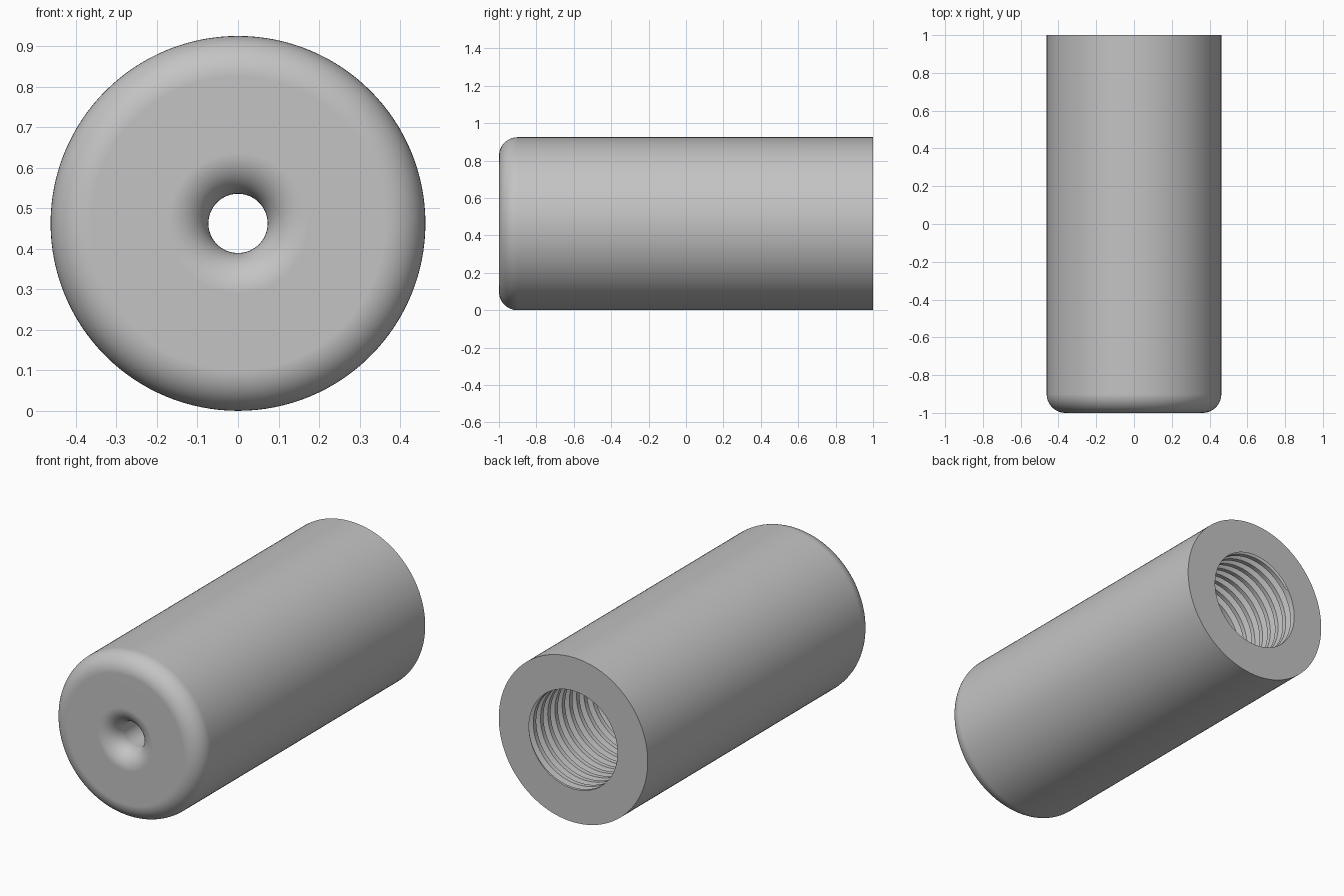
import bpy
import bmesh
from math import sin, cos, pi, tau, radians

cube = bpy.data.objects.get("Cube")
if cube:
    bpy.data.objects.remove(cube, do_unlink=True)

SEGMENTS = 128
RADIUS = 0.4625
FILLET = 0.1
HOLE = 0.073
BORE = 0.275
THREAD_DEPTH = 0.03
PITCH = 0.064
TURNS = 10
BACK, FRONT = 1.0, -1.0
FLOOR = -0.75
THREAD_START = BACK - PITCH * TURNS

# Single satin grey material
grey = bpy.data.materials.new("grey metal")
grey.use_nodes = True
colour = (0.55, 0.55, 0.55, 1)
grey.diffuse_color = colour
grey.node_tree.nodes["Principled BSDF"].inputs["Base Color"].default_value = colour


def fillet(centre_r, centre_y, start, end, steps=12):
    """Quarter-round profile points as (radius, y)."""
    angles = [start + (end - start) * k / steps for k in range(steps + 1)]
    return [(centre_r + FILLET * cos(a), centre_y + FILLET * sin(a)) for a in angles]


def ring(r, y):
    """Plain circular row: the same radius and y at every angle."""
    return [(r, y)] * (SEGMENTS + 1)


def helix_row(turn, phase, r):
    """Row that climbs one pitch per revolution, trimmed to the threaded length."""
    row = []
    for i in range(SEGMENTS + 1):
        y = THREAD_START + PITCH * (turn + phase + i / SEGMENTS)
        inside = THREAD_START < y < BACK
        row.append((r if inside else BORE, min(max(y, THREAD_START), BACK)))
    return row


# Outer skin, rounded front, flared front hole and inner floor
profile = [(BORE, BACK), (RADIUS, BACK)]
profile += fillet(RADIUS - FILLET, FRONT + FILLET, 0, -pi / 2)
profile += fillet(HOLE + FILLET, FRONT + FILLET, -pi / 2, -pi)
profile += [(HOLE, FLOOR), (BORE, FLOOR), (BORE, THREAD_START)]
rows = [ring(r, y) for r, y in profile]

# Internal screw thread: flat crest, sloped flanks, flat root
tooth = [(0, BORE), (0.4, BORE), (0.6, BORE + THREAD_DEPTH), (0.8, BORE + THREAD_DEPTH)]
for turn in range(-1, TURNS + 1):
    rows += [helix_row(turn, phase, r) for phase, r in tooth]
rows.append(ring(BORE, BACK))

# Skin all rows into one closed surface around the y axis
bm = bmesh.new()
grid = []
for row in rows:
    verts = []
    for i, (r, y) in enumerate(row):
        a = tau * i / SEGMENTS
        verts.append(bm.verts.new((r * cos(a), y, RADIUS + r * sin(a))))
    grid.append(verts)
for low, high in zip(grid, grid[1:]):
    for i in range(SEGMENTS):
        bm.faces.new((low[i], low[i + 1], high[i + 1], high[i]))
bmesh.ops.remove_doubles(bm, verts=bm.verts, dist=0.00002)
bmesh.ops.recalc_face_normals(bm, faces=bm.faces)

mesh = bpy.data.meshes.new("threaded_sleeve")
bm.to_mesh(mesh)
bm.free()
mesh.materials.append(grey)
mesh.shade_smooth()
mesh.set_sharp_from_angle(angle=radians(30))
sleeve = bpy.data.objects.new("threaded_sleeve", mesh)
bpy.context.collection.objects.link(sleeve)

# Keep the flat end faces evenly shaded next to the fillets
weighted = sleeve.modifiers.new("even shading", 'WEIGHTED_NORMAL')
weighted.keep_sharp = True
